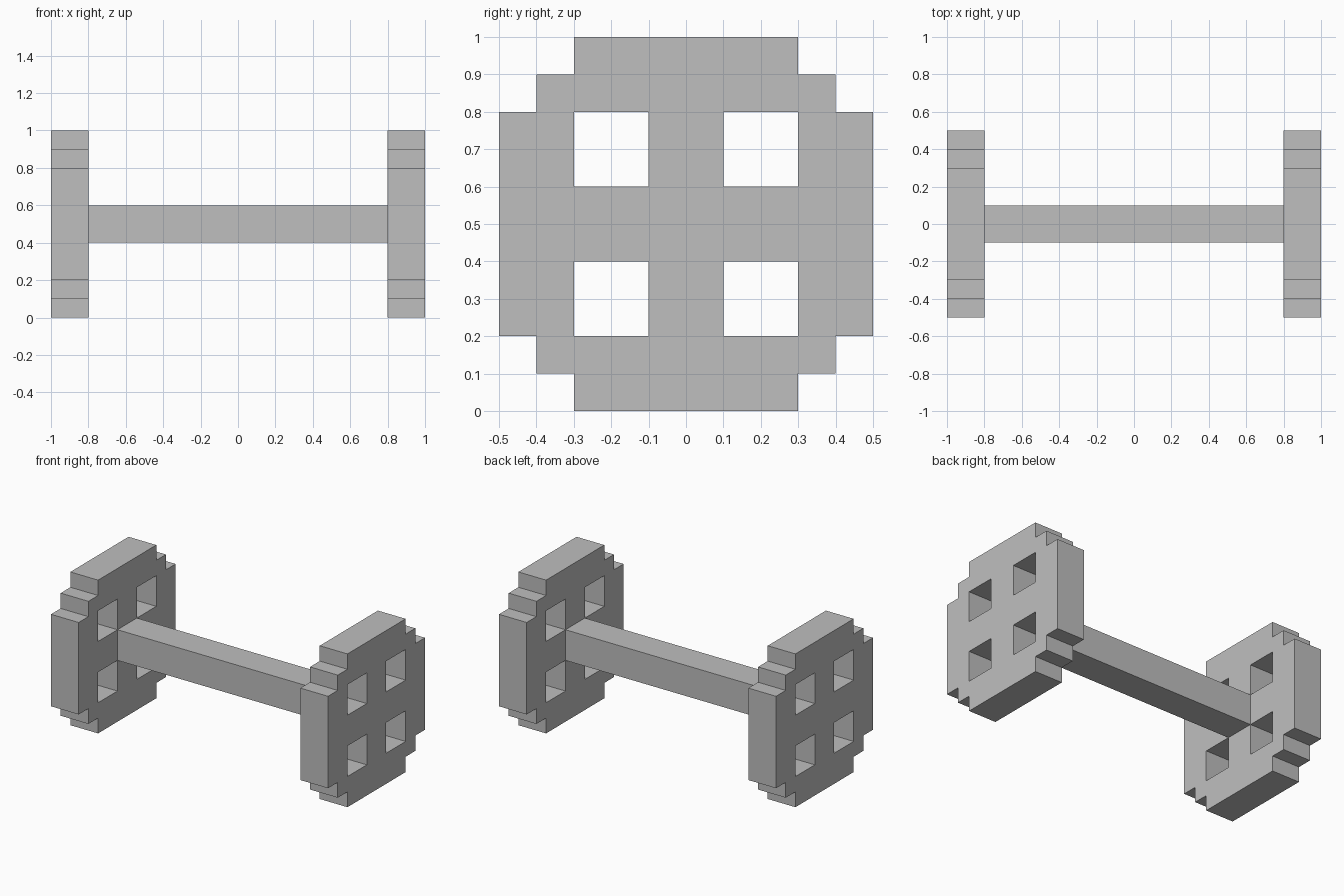
import bpy
import bmesh
import math
from mathutils import Vector

cube = bpy.data.objects.get("Cube")
if cube:
    bpy.data.objects.remove(cube, do_unlink=True)

CELL = 0.1
THICK = 0.2
CENTRE_Z = 0.5

# Single grey finish
grey = bpy.data.materials.new("plain_grey")
grey.use_nodes = True
colour = (0.52, 0.52, 0.52, 1)
grey.diffuse_color = colour
for node in grey.node_tree.nodes:
    if node.type == "BSDF_PRINCIPLED":
        node.inputs["Base Color"].default_value = colour


def finish(name, bm, location):
    bmesh.ops.recalc_face_normals(bm, faces=bm.faces[:])
    mesh = bpy.data.meshes.new(name)
    bm.to_mesh(mesh)
    bm.free()
    mesh.materials.append(grey)
    obj = bpy.data.objects.new(name, mesh)
    obj.location = location
    bpy.context.collection.objects.link(obj)
    return obj


def is_open(face):
    """Stepped corners and the four square windows."""
    c = face.calc_center_median()
    a, b = abs(c.y), abs(c.z)
    window = CELL < a < 3 * CELL and CELL < b < 3 * CELL
    return a + b > 0.75 or window


def weight_plate(name, x):
    bm = bmesh.new()
    # Grid of square cells standing in the YZ plane
    steps = [(i - 5) * CELL for i in range(11)]
    grid = [[bm.verts.new((-THICK / 2, y, z)) for z in steps] for y in steps]
    for i in range(10):
        for j in range(10):
            bm.faces.new((grid[i][j], grid[i + 1][j],
                          grid[i + 1][j + 1], grid[i][j + 1]))
    bmesh.ops.delete(bm, geom=[f for f in bm.faces if is_open(f)],
                     context="FACES")
    loose = [v for v in bm.verts if not v.link_faces]
    bmesh.ops.delete(bm, geom=loose, context="VERTS")
    # Thicken the cut-out into a solid slab
    front = bmesh.ops.extrude_face_region(bm, geom=bm.faces[:],
                                          use_keep_orig=True)
    moved = [g for g in front["geom"] if isinstance(g, bmesh.types.BMVert)]
    bmesh.ops.translate(bm, verts=moved, vec=Vector((THICK, 0, 0)))
    bmesh.ops.recalc_face_normals(bm, faces=bm.faces[:])
    # Merge flat cells into larger faces
    bmesh.ops.dissolve_limit(bm, angle_limit=math.radians(1),
                             verts=bm.verts[:], edges=bm.edges[:])
    return finish(name, bm, (x, 0, CENTRE_Z))


# Square handle bar between the plates
bm = bmesh.new()
bmesh.ops.create_cube(bm, size=1)
bmesh.ops.scale(bm, verts=bm.verts[:], vec=(1.6, THICK, THICK))
finish("handle_bar", bm, (0, 0, CENTRE_Z))

# Matching weight plates at both ends
for name, side in (("left_weight_plate", 1), ("right_weight_plate", -1)):
    weight_plate(name, side * 0.9)
